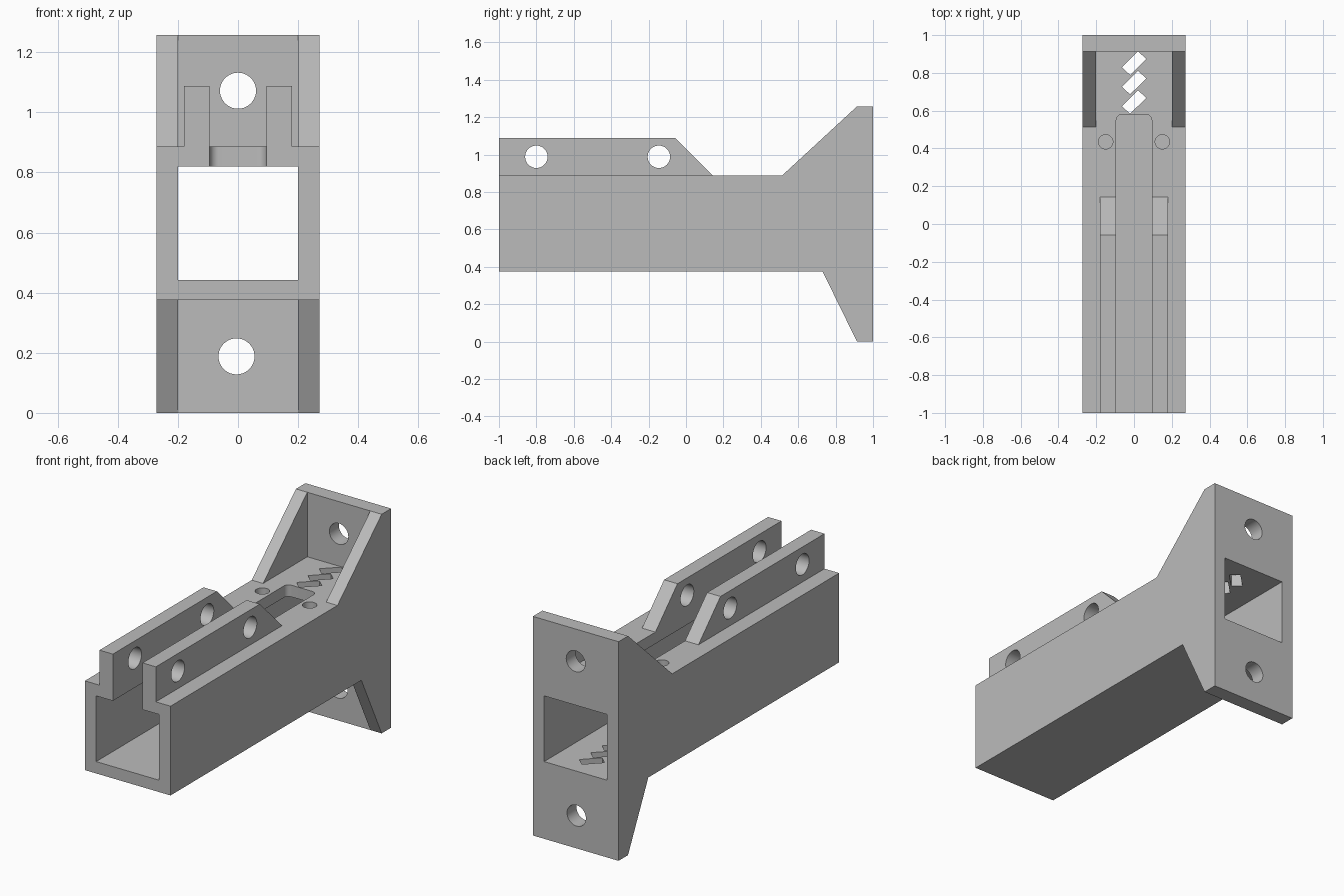
import bpy, bmesh, math
from mathutils import Vector

if "Cube" in bpy.data.objects:
    bpy.data.objects.remove(bpy.data.objects["Cube"], do_unlink=True)

grey = bpy.data.materials.new("plain_grey")
grey.use_nodes = True
grey.diffuse_color = (0.5, 0.5, 0.5, 1)
grey.node_tree.nodes["Principled BSDF"].inputs["Base Color"].default_value = (0.5, 0.5, 0.5, 1)


def prism(name, points, axis, low, high):
    """Extrude a 2D outline along an axis; points use the other two axes in order."""
    def place(p, d):
        v = list(p)
        v.insert("xyz".index(axis), d)
        return Vector(v)
    bm = bmesh.new()
    face = bm.faces.new([bm.verts.new(place(p, low)) for p in points])
    result = bmesh.ops.extrude_face_region(bm, geom=[face])
    top = [g for g in result["geom"] if isinstance(g, bmesh.types.BMVert)]
    bmesh.ops.translate(bm, verts=top, vec=place((0, 0), high - low))
    bmesh.ops.recalc_face_normals(bm, faces=bm.faces)
    mesh = bpy.data.meshes.new(name)
    bm.to_mesh(mesh)
    bm.free()
    mesh.materials.append(grey)
    obj = bpy.data.objects.new(name, mesh)
    bpy.context.collection.objects.link(obj)
    return obj


def rect(a0, a1, b0, b1):
    return [(a0, b0), (a1, b0), (a1, b1), (a0, b1)]


def arc(a, b, r, start=0, end=360, n=40):
    steps = n if end - start == 360 else n + 1
    angles = [math.radians(start + (end - start) * i / n) for i in range(steps)]
    return [(a + r * math.cos(t), b + r * math.sin(t)) for t in angles]


def cut(obj, cutters):
    """Subtract each cutter, bake the result and delete the cutters."""
    for c in cutters:
        c.hide_render = True
        mod = obj.modifiers.new("cut", "BOOLEAN")
        mod.operation, mod.solver, mod.object = "DIFFERENCE", "EXACT", c
    bpy.context.view_layer.update()
    deps = bpy.context.evaluated_depsgraph_get()
    baked = bpy.data.meshes.new_from_object(obj.evaluated_get(deps))
    obj.modifiers.clear()
    obj.data = baked
    for c in cutters:
        bpy.data.objects.remove(c, do_unlink=True)
    bpy.ops.object.select_all(action="DESELECT")
    obj.select_set(True)
    bpy.context.view_layer.objects.active = obj
    bpy.ops.object.shade_smooth_by_angle(angle=math.radians(30))


W, INNER = 0.272, 0.2           # half widths outside and inside
BOTTOM, DECK = 0.375, 0.887     # underside and top of the tube
TOP, PLATE = 1.257, 0.914       # full height, front of the end plate
SLOT = 0.094                    # half width of the long slot

# Body: square tube with gussets and end plate
body = prism("bracket_body", [(-1, BOTTOM), (0.73, BOTTOM), (PLATE, 0), (1, 0), (1, TOP),
                              (PLATE, TOP), (0.513, DECK), (-1, DECK)], "x", -W, W)
cutters = [
    prism("upper_pocket", rect(-INNER, INNER, 0.3, PLATE), "z", DECK, 1.5),
    prism("lower_pocket", rect(-INNER, INNER, 0.6, PLATE), "z", -0.2, BOTTOM),
    prism("tunnel", rect(-INNER, INNER, 0.443, 0.82), "y", -1.2, 1.2),
]
# Long slot with rounded end corners
r = 0.03
outline = [(-SLOT, -1.2), (SLOT, -1.2)]
outline += arc(SLOT - r, 0.58 - r, r, 0, 90, 8) + arc(r - SLOT, 0.58 - r, r, 90, 180, 8)
cutters.append(prism("long_slot", outline, "z", 0.7, 1.0))
# Deck holes and end plate holes
for x in (-0.15, 0.15):
    cutters.append(prism("deck_hole", arc(x, 0.435, 0.038), "z", 0.7, 1.0))
for x, z in ((0, 1.072), (-0.005, 0.188)):
    cutters.append(prism("plate_hole", arc(x, z, 0.06), "y", 0.8, 1.2))
# Diagonal slots through deck and floor
for i in range(3):
    y = 0.853 - 0.103 * i
    diagonal = [(-0.064, y - 0.023), (-0.021, y - 0.064), (0.065, y + 0.021), (0.021, y + 0.061)]
    cutters.append(prism("diagonal_slot", diagonal, "z", 0.2, 1.0))
cut(body, cutters)

# Pair of upright rails with cross holes
for side, a, b in (("left", SLOT, 0.179), ("right", -0.179, -SLOT)):
    rail = prism(side + "_rail", [(-1, DECK), (0.143, DECK), (-0.057, 1.088), (-1, 1.088)],
                 "x", a, b)
    cut(rail, [prism("rail_hole", arc(y, 0.988, 0.06), "x", -0.5, 0.5) for y in (-0.8, -0.145)])
